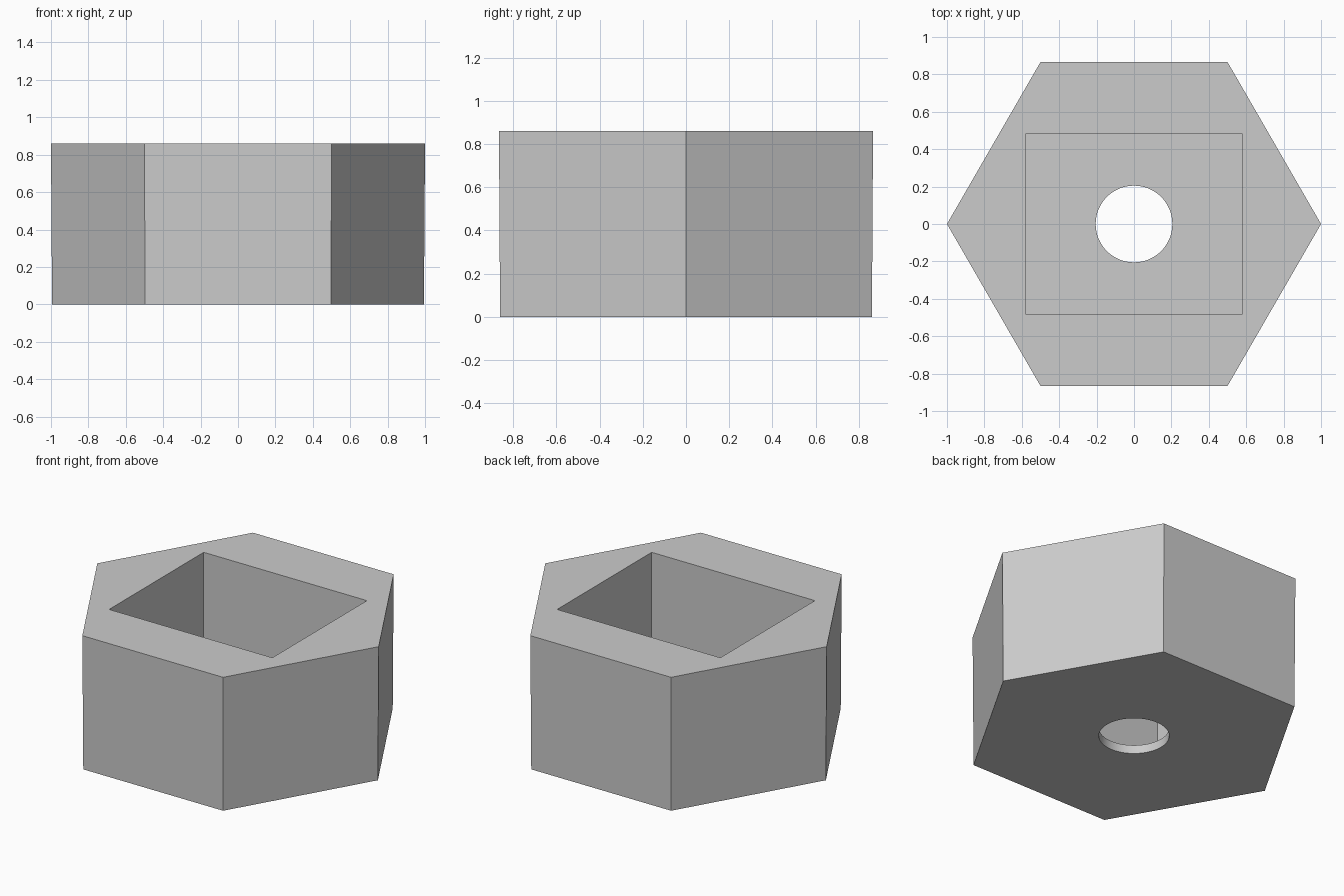
import bpy
from math import radians

cube = bpy.data.objects.get("Cube")
if cube:
    bpy.data.objects.remove(cube, do_unlink=True)

HEIGHT = 0.86
FLOOR = 0.055

grey = bpy.data.materials.new("plain grey")
grey.use_nodes = True
colour = (0.6, 0.6, 0.6, 1)
grey.diffuse_color = colour
grey.node_tree.nodes["Principled BSDF"].inputs["Base Color"].default_value = colour


def name_active(name):
    obj = bpy.context.object
    obj.name = name
    obj.data.materials.append(grey)
    return obj


def cut(body, cutter):
    mod = body.modifiers.new(cutter.name, "BOOLEAN")
    mod.object = cutter
    mod.solver = "EXACT"
    cutter.hide_render = True
    cutter.hide_set(True)
    cutter.display_type = "WIRE"


# Hexagonal body, very slightly narrower at the base, corners on the x axis
bpy.ops.mesh.primitive_cone_add(vertices=6, radius1=0.994, radius2=1, depth=HEIGHT,
                                location=(0, 0, HEIGHT / 2), rotation=(0, 0, radians(30)))
body = name_active("hexagonal_cup")

# Rectangular pocket open at the top
bpy.ops.mesh.primitive_cube_add(size=1, location=(0, 0, FLOOR + HEIGHT / 2))
pocket = name_active("pocket_cutter")
pocket.scale = (1.16, 0.96, HEIGHT)

# Round hole through the floor
bpy.ops.mesh.primitive_cylinder_add(vertices=64, radius=0.205, depth=0.4)
hole = name_active("floor_hole_cutter")

cut(body, pocket)
cut(body, hole)

# Bake the cuts, then smooth only the round hole wall
bpy.ops.object.select_all(action="DESELECT")
body.select_set(True)
bpy.context.view_layer.objects.active = body
for mod in list(body.modifiers):
    bpy.ops.object.modifier_apply(modifier=mod.name)
for cutter in (pocket, hole):
    bpy.data.objects.remove(cutter, do_unlink=True)
bpy.ops.object.shade_smooth_by_angle(angle=radians(30))
